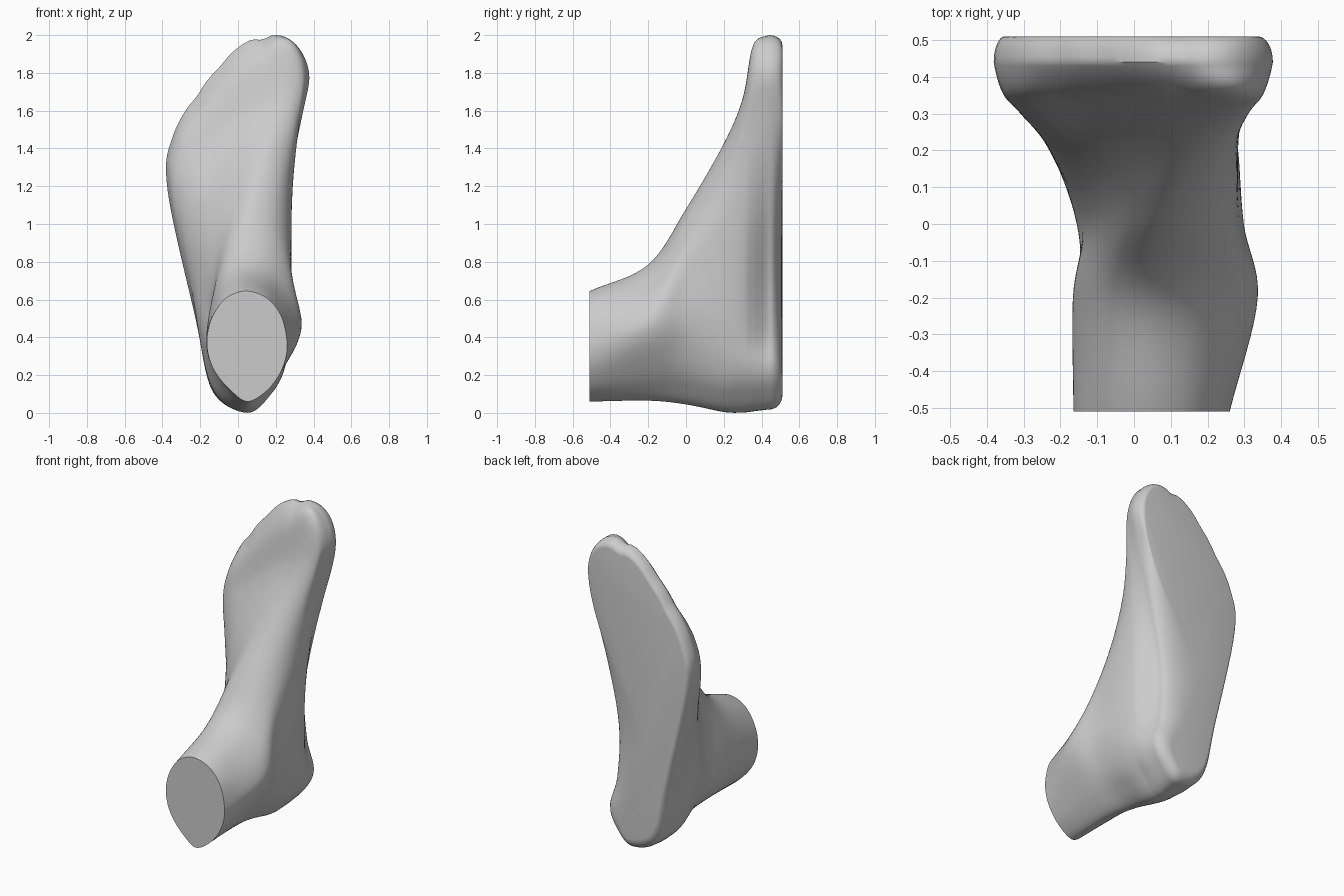
import bpy, bmesh, math
from mathutils import Vector

# Cross-sections (x, z) at a given depth y: bottom, up the inner side, top, down the outer side
LEG = {
    -0.51: [(.05, .06), (.15, .115), (.22, .205), (.255, .30), (.257, .40), (.225, .52), (.15, .61),
            (.04, .645), (-.06, .61), (-.125, .53), (-.16, .43), (-.16, .32), (-.12, .215), (-.04, .12)],
    -0.20: [(.06, .065), (.17, .15), (.265, .28), (.325, .40), (.332, .50), (.275, .62), (.165, .74),
            (.05, .785), (-.05, .75), (-.12, .64), (-.16, .48), (-.162, .34), (-.12, .22), (-.04, .12)],
    0.0: [(.05, .045), (.16, .14), (.24, .27), (.295, .46), (.29, .66), (.265, .86), (.185, 1.02),
          (.08, 1.08), (-.01, 1.03), (-.085, .89), (-.13, .70), (-.145, .50), (-.15, .30), (-.06, .13)],
    0.20: [(.05, .005), (.18, .11), (.25, .25), (.28, .46), (.282, .80), (.28, 1.12), (.25, 1.34),
           (.17, 1.425), (.05, 1.37), (-.10, 1.22), (-.20, 1.05), (-.23, .80), (-.205, .42), (-.12, .115)],
}
FOOT = {
    0.30: [(.05, .002), (.18, .11), (.25, .25), (.262, .46), (.268, .82), (.297, 1.32), (.308, 1.58),
           (.24, 1.665), (.09, 1.60), (-.13, 1.42), (-.275, 1.28), (-.305, 1.02), (-.215, .48), (-.13, .115)],
    0.355: [(.05, .008), (.18, .11), (.245, .25), (.235, .46), (.24, .83), (.32, 1.5), (.35, 1.79),
            (.255, 1.945), (.06, 1.84), (-.17, 1.61), (-.32, 1.42), (-.35, 1.14), (-.22, .5), (-.135, .115)],
    0.44: [(.05, .018), (.17, .11), (.23, .25), (.18, .46), (.18, .85), (.335, 1.55), (.373, 1.82),
           (.25, 1.99), (.03, 1.955), (-.19, 1.725), (-.345, 1.465), (-.373, 1.18), (-.225, .5), (-.135, .12)],
    0.51: [(.05, .09), (.11, .14), (.13, .24), (.03, .45), (-.03, .85), (.28, 1.45), (.335, 1.79),
           (.25, 1.94), (.03, 1.905), (-.17, 1.69), (-.315, 1.44), (-.343, 1.18), (-.19, .5), (-.1, .17)],
}
SUB = 8


def catmull(a, b, c, d, t):
    return 0.5 * (2 * b + (c - a) * t + (2 * a - 5 * b + 4 * c - d) * t * t + (3 * b - a - 3 * c + d) * t ** 3)


def smooth_ring(y, pts):
    p = [Vector((x, y, z)) for x, z in pts]
    n = len(p)
    return [catmull(p[i - 1], p[i], p[(i + 1) % n], p[(i + 2) % n], k / SUB)
            for i in range(n) for k in range(SUB)]


keys = [smooth_ring(y, pts) for part in (LEG, FOOT) for y, pts in part.items()]
*body, sole = keys
rim = body[-1]

# Ankle, instep and toes: smooth sweep through the sections
start = [a * 2 - b for a, b in zip(body[0], body[1])]
end = [Vector((v.x, 0.51, v.z)) for v in rim]
ext = [start] + body + [end]
rings = []
for i in range(1, len(ext) - 2):
    for k in range(SUB):
        rings.append([catmull(*q, k / SUB) for q in zip(ext[i - 1], ext[i], ext[i + 1], ext[i + 2])])

# Rounded edge rolling under to the flat sole
for k in range(SUB + 1):
    a = k / SUB * math.pi / 2
    rings.append([Vector((p.x + (s.x - p.x) * (1 - math.cos(a)), p.y + (s.y - p.y) * math.sin(a),
                          p.z + (s.z - p.z) * (1 - math.cos(a)))) for p, s in zip(rim, sole)])


# Shallow grooves between the toes
def groove(v):
    for x, z, depth in ((.13, 1.95, .022), (-.10, 1.85, .006), (-.22, 1.68, .008)):
        g = depth * math.exp(-((v.x - x) / .035) ** 2 - ((v.z - z) / .12) ** 2)
        v = v - Vector((-g * .4 if x < 0 else 0, 0, g))
    return Vector((v.x, min(v.y, 0.51), min(max(v.z, 0), 2)))


bm = bmesh.new()
grid = [[bm.verts.new(groove(v)) for v in r] for r in rings]
n = len(grid[0])
for r0, r1 in zip(grid, grid[1:]):
    for i in range(n):
        bm.faces.new((r0[i], r0[(i + 1) % n], r1[(i + 1) % n], r1[i]))

# Flat ankle cut and flat sole
bm.faces.new(grid[0])
bm.faces.new(grid[-1])
bmesh.ops.recalc_face_normals(bm, faces=bm.faces)

mesh = bpy.data.meshes.new("foot")
bm.to_mesh(mesh)
bm.free()
foot = bpy.data.objects.new("foot", mesh)
bpy.context.collection.objects.link(foot)
bpy.context.view_layer.objects.active = foot
foot.select_set(True)
bpy.ops.object.shade_smooth_by_angle(angle=math.radians(40))
